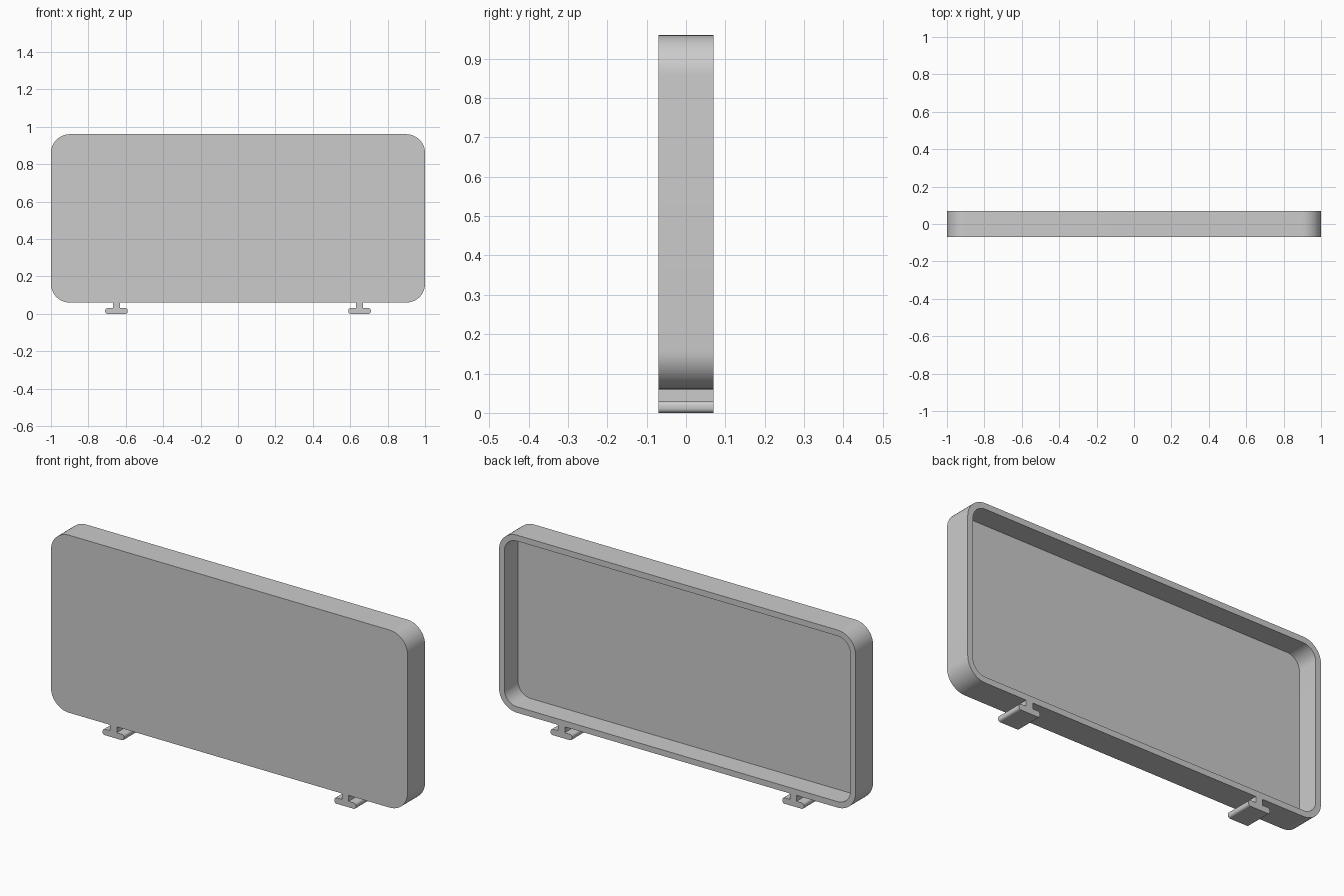
import bpy, bmesh, math
from mathutils import Vector

cube = bpy.data.objects.get("Cube")
if cube:
    bpy.data.objects.remove(cube, do_unlink=True)

grey = bpy.data.materials.new("plain grey")
grey.use_nodes = True
grey.diffuse_color = (0.6, 0.6, 0.6, 1)
grey.node_tree.nodes["Principled BSDF"].inputs["Base Color"].default_value = (0.6, 0.6, 0.6, 1)

HALF_DEPTH = 0.07
WALL = 0.03


def rounded(corners, steps):
    """Outline in x, z from right-angled corners (x, z, radius)."""
    points = []
    for i, (x, z, r) in enumerate(corners):
        c = Vector((x, z))
        if r == 0:
            points.append(c)
            continue
        back = (Vector(corners[i - 1][:2]) - c).normalized()
        ahead = (Vector(corners[(i + 1) % len(corners)][:2]) - c).normalized()
        centre = c + r * (back + ahead)
        for s in range(steps + 1):
            t = math.pi / 2 * s / steps
            points.append(centre - r * (math.cos(t) * ahead + math.sin(t) * back))
    return points


def rectangle(x, low, high, r):
    return [(-x, low, r), (x, low, r), (x, high, r), (-x, high, r)]


def loft(name, sections, steps=12):
    """Join matching outlines set at successive y positions, capping both ends."""
    bm = bmesh.new()
    rings = [[bm.verts.new((p.x, y, p.y)) for p in rounded(c, steps)] for c, y in sections]
    for a, b in zip(rings, rings[1:]):
        for i in range(len(a)):
            bm.faces.new((a[i - 1], a[i], b[i], b[i - 1]))
    bm.faces.new(rings[0])
    bm.faces.new(rings[-1])
    bmesh.ops.recalc_face_normals(bm, faces=bm.faces)
    mesh = bpy.data.meshes.new(name)
    bm.to_mesh(mesh)
    bm.free()
    mesh.materials.append(grey)
    obj = bpy.data.objects.new(name, mesh)
    bpy.context.collection.objects.link(obj)
    bpy.ops.object.select_all(action="DESELECT")
    obj.select_set(True)
    bpy.context.view_layer.objects.active = obj
    bpy.ops.object.shade_smooth_by_angle(angle=math.radians(35))
    return obj


# Shallow tray standing on edge, open at the back
outer = rectangle(1, 0.06, 0.96, 0.1)
inner = rectangle(1 - WALL, 0.06 + WALL, 0.96 - WALL, 0.1 - WALL)
loft("panel_tray", [(outer, -HALF_DEPTH), (outer, HALF_DEPTH),
                    (inner, HALF_DEPTH), (inner, WALL - HALF_DEPTH)])

# Two T-shaped feet below the panel
foot = [(-0.06, 0, 0.012), (0.06, 0, 0.012), (0.06, 0.03, 0.012), (0.019, 0.03, 0),
        (0.019, 0.06, 0), (-0.019, 0.06, 0), (-0.019, 0.03, 0), (-0.06, 0.03, 0.012)]
for side, x in (("left", 0.65), ("right", -0.65)):
    obj = loft(side + "_foot", [(foot, -HALF_DEPTH), (foot, HALF_DEPTH)], 6)
    obj.location.x = x
